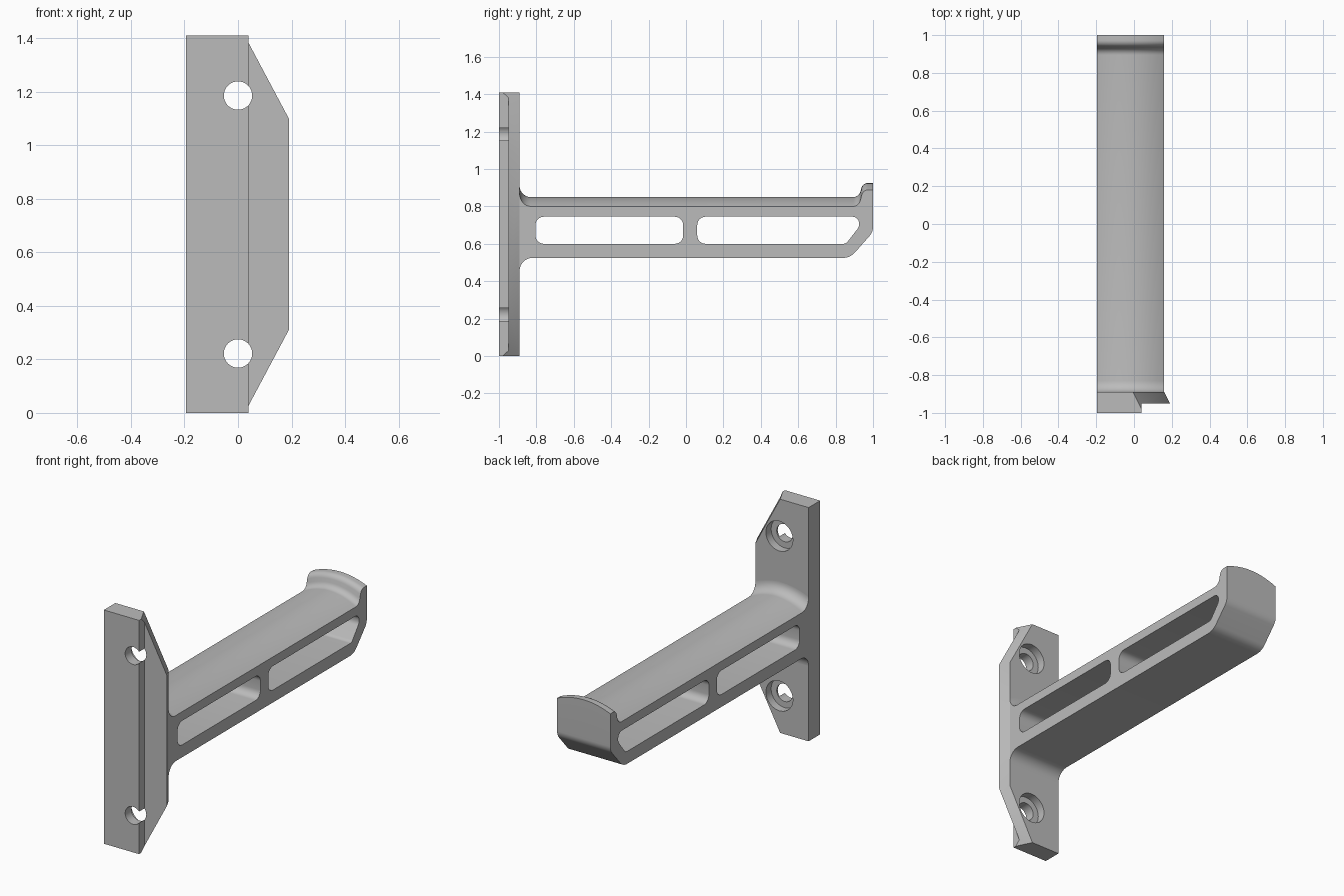
import bpy, bmesh, math
from mathutils import Vector

cube = bpy.data.objects.get("Cube")
if cube:
    bpy.data.objects.remove(cube, do_unlink=True)

grey = bpy.data.materials.new("plain grey")
grey.use_nodes = True
COLOUR = (0.5, 0.5, 0.5, 1)
grey.diffuse_color = COLOUR
grey.node_tree.nodes["Principled BSDF"].inputs["Base Color"].default_value = COLOUR


def loft(name, rings):
    """Closed solid skinned through matching rings of points."""
    bm = bmesh.new()
    loops = [[bm.verts.new(p) for p in ring] for ring in rings]
    n = len(loops[0])
    for a, b in zip(loops, loops[1:]):
        for i in range(n):
            j = (i + 1) % n
            bm.faces.new((a[i], a[j], b[j], b[i]))
    bm.faces.new(loops[0])
    bm.faces.new(loops[-1])
    bmesh.ops.recalc_face_normals(bm, faces=bm.faces)
    mesh = bpy.data.meshes.new(name)
    bm.to_mesh(mesh)
    bm.free()
    mesh.materials.append(grey)
    obj = bpy.data.objects.new(name, mesh)
    bpy.context.collection.objects.link(obj)
    return obj


def rounded(corners, steps=7):
    """Polygon of (a, b, radius) corners with each corner filleted."""
    out = []
    for i, (a, b, r) in enumerate(corners):
        p = Vector((a, b))
        if r == 0:
            out.append(p)
            continue
        d1 = (Vector(corners[i - 1][:2]) - p).normalized()
        d2 = (Vector(corners[(i + 1) % len(corners)][:2]) - p).normalized()
        half = d1.angle(d2) / 2
        centre = p + (d1 + d2).normalized() * (r / math.sin(half))
        reach = r / math.tan(half)
        v1, v2 = p + d1 * reach - centre, p + d2 * reach - centre
        sweep = math.pi - 2 * half
        for k in range(steps + 1):
            t = k / steps
            out.append(centre + (v1 * math.sin((1 - t) * sweep)
                                 + v2 * math.sin(t * sweep)) / math.sin(sweep))
    return out


def cut(target, cutter):
    cutter.hide_render = True
    mod = target.modifiers.new("cut", 'BOOLEAN')
    mod.operation = 'DIFFERENCE'
    mod.solver = 'EXACT'
    mod.object = cutter
    bpy.context.view_layer.objects.active = target
    bpy.ops.object.modifier_apply(modifier=mod.name)
    bpy.data.objects.remove(cutter, do_unlink=True)


def finish(obj):
    bpy.ops.object.select_all(action='DESELECT')
    obj.select_set(True)
    bpy.context.view_layer.objects.active = obj
    bpy.ops.object.shade_smooth_by_angle(angle=math.radians(30))


LEFT, RIGHT = -0.195, 0.16
HEIGHT = 1.41
FRONT, STEP, BACK = -1.0, -0.95, -0.89


# Mounting plate: clipped corners and a drafted right edge
def plate_ring(y, wide):
    near = wide - 0.165
    return [(LEFT, y, 0), (near, y, 0), (wide, y, 0.31), (wide, y, HEIGHT - 0.31),
            (near, y, HEIGHT), (LEFT, y, HEIGHT)]


plate = loft("mounting_plate", [plate_ring(FRONT, 0.215), plate_ring(BACK, RIGHT)])

# Front step that thins the right flange
cut(plate, loft("step_cutter", [[(0.04, y, -0.1), (0.4, y, -0.1), (0.4, y, 1.5),
                                 (0.04, y, 1.5)] for y in (-1.1, STEP)]))


# Screw holes with counterbores from the back
def circle(y, z, r, n=40):
    return [(r * math.cos(math.tau * k / n), y, z + r * math.sin(math.tau * k / n))
            for k in range(n)]


for z in (0.222, 1.186):
    cut(plate, loft("screw_cutter", [circle(-1.1, z, 0.053), circle(-0.94, z, 0.053),
                                     circle(-0.94, z, 0.09), circle(-0.8, z, 0.09)]))
finish(plate)

# Support arm: side profile swept across x with a crowned top
profile = rounded([(BACK, 0.45, 0), (BACK, 0.525, 0.07), (0.878, 0.525, 0.085),
                   (1, 0.663, 0.072), (1, 0.925, 0), (0.945, 0.925, 0.035),
                   (0.925, 0.85, 0.04), (BACK, 0.85, 0.06), (BACK, 0.915, 0)])
COLUMNS = 20
rings = []
for c in range(COLUMNS + 1):
    u = 2 * c / COLUMNS - 1
    x = LEFT + (RIGHT - LEFT) * c / COLUMNS
    ring = []
    for p in profile:
        sag = 0.05 - 0.17 * (p.y - 0.85) if p.y > 0.8 else 0
        ring.append((x, p.x, p.y - sag * u * u))
    rings.append(ring)
arm = loft("support_arm", rings)

# Two lightening slots through the arm
LOW, HIGH = 0.6, 0.745
slots = [
    [(-0.805, LOW, 0.045), (-0.015, LOW, 0.045), (-0.015, HIGH, 0.045), (-0.805, HIGH, 0.045)],
    [(0.06, LOW, 0.045), (0.855, LOW, 0.03), (0.925, 0.69, 0.04), (0.925, HIGH, 0.035),
     (0.06, HIGH, 0.045)],
]
for corners in slots:
    outline = rounded(corners)
    cut(arm, loft("slot_cutter", [[(x, p.x, p.y) for p in outline] for x in (-0.4, 0.4)]))
finish(arm)
